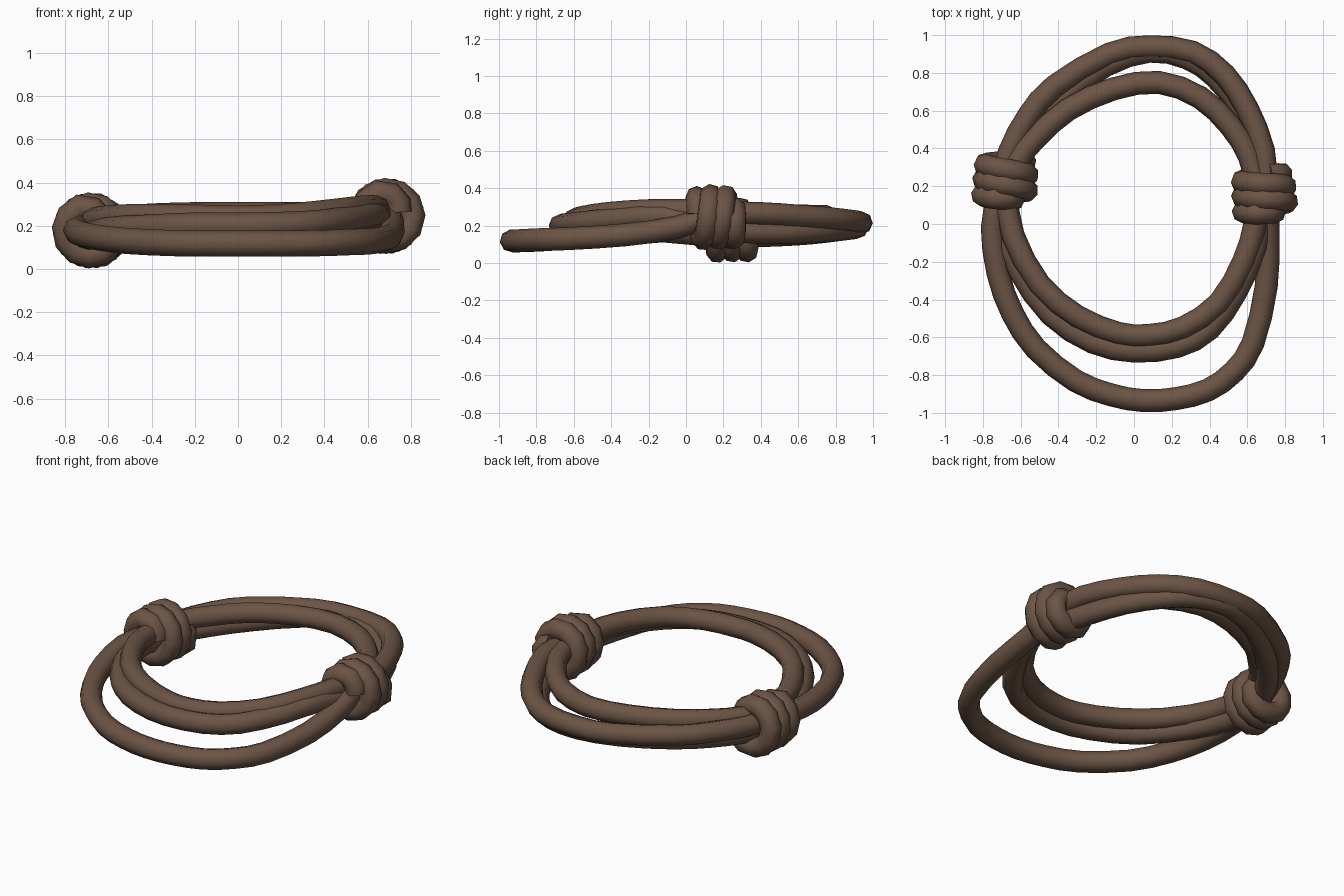
import bpy, math
from mathutils import Vector, Matrix

if "Cube" in bpy.data.objects:
    bpy.data.objects.remove(bpy.data.objects["Cube"])

brown = bpy.data.materials.new("brown rope")
brown.diffuse_color = (0.15, 0.09, 0.06, 1)
brown.use_nodes = True
brown.node_tree.nodes["Principled BSDF"].inputs["Base Color"].default_value = brown.diffuse_color


def rope(name, pts, radius, cyclic):
    """Eight-sided tube along a polyline, turned into a mesh."""
    cu = bpy.data.curves.new(name + "_path", 'CURVE')
    cu.dimensions = '3D'
    cu.bevel_depth = radius
    cu.bevel_resolution = 2
    cu.use_fill_caps = True
    sp = cu.splines.new('POLY')
    sp.points.add(len(pts) - 1)
    for p, co in zip(sp.points, pts):
        p.co = (*co, 1)
    sp.use_cyclic_u = cyclic
    tmp = bpy.data.objects.new(name + "_tmp", cu)
    bpy.context.collection.objects.link(tmp)
    bpy.context.view_layer.update()
    me = bpy.data.meshes.new_from_object(tmp.evaluated_get(bpy.context.evaluated_depsgraph_get()))
    bpy.data.objects.remove(tmp)
    ob = bpy.data.objects.new(name, me)
    bpy.context.collection.objects.link(ob)
    me.materials.clear()
    me.materials.append(brown)
    bpy.ops.object.select_all(action='DESELECT')
    ob.select_set(True)
    bpy.context.view_layer.objects.active = ob
    bpy.ops.object.shade_smooth_by_angle(angle=math.radians(60))
    return ob


def smooth_loop(ctrl):
    """Closed Catmull-Rom path, two steps per control point."""
    c = [Vector(p) for p in ctrl]
    n, out = len(c), []
    for i in range(n):
        a, b, d, e = c[i - 1], c[i], c[(i + 1) % n], c[(i + 2) % n]
        out += [b, (b + d) * 0.5625 - (a + e) * 0.0625]
    return out


# Three rope loops, counterclockwise from the right knot
rope("outer_loop", smooth_loop([
    (.70, .18, .26), (.685, .39, .265), (.60, .61, .25), (.48, .79, .235), (.31, .91, .22),
    (.08, .938, .215), (-.13, .90, .215), (-.42, .73, .215), (-.56, .57, .21), (-.66, .38, .20),
    (-.71, .18, .19), (-.75, -.02, .18), (-.72, -.26, .16), (-.645, -.47, .145),
    (-.52, -.66, .13), (-.31, -.83, .12), (-.12, -.905, .118), (.05, -.935, .118),
    (.22, -.925, .118), (.39, -.88, .12), (.53, -.78, .125), (.63, -.63, .13),
    (.70, -.33, .15), (.71, -.05, .19)]), .061, True)

rope("middle_loop", smooth_loop([
    (.68, .18, .18), (.65, .38, .165), (.57, .60, .165), (.43, .78, .175), (.28, .88, .185),
    (.08, .915, .19), (-.15, .84, .18), (-.38, .67, .16), (-.53, .51, .15), (-.63, .36, .145),
    (-.69, .18, .145), (-.69, .0, .16), (-.61, -.24, .18), (-.44, -.48, .19),
    (-.22, -.625, .20), (0, -.673, .20), (.23, -.648, .205), (.40, -.555, .215),
    (.54, -.36, .235), (.64, -.12, .25)]), .061, True)

rope("inner_loop", smooth_loop([
    (.65, .18, .27), (.61, .36, .265), (.51, .52, .255), (.35, .67, .25), (.13, .75, .25),
    (-.11, .715, .25), (-.35, .605, .245), (-.52, .455, .235), (-.61, .34, .23),
    (-.67, .18, .22), (-.64, -.06, .23), (-.50, -.32, .24), (-.30, -.49, .24),
    (-.08, -.58, .235), (.08, -.59, .235), (.26, -.55, .245), (.45, -.42, .265),
    (.58, -.20, .28), (.64, .0, .28)]), .061, True)


def knot(name, centre, tilt):
    """Rope wound three turns around the strands, ends tucked in."""
    turns, pitch, steps = 3.1, .08, 36
    rot = Matrix.Rotation(math.radians(tilt), 3, 'Z')
    pts = []
    for i in range(steps + 1):
        t = i / steps
        a = math.radians(20) + t * turns * math.tau
        r = .118 * min(1, .45 + 7 * min(t, 1 - t))
        y = max(-.1, min(.1, (t - .5) * turns * pitch))
        pts.append(Vector(centre) + rot @ Vector((r * math.cos(a), y, r * math.sin(a))))
    rope(name, pts, .06, False)


knot("left_knot", (-.68, .235, .178), -4)
knot("right_knot", (.69, .16, .245), 3)
